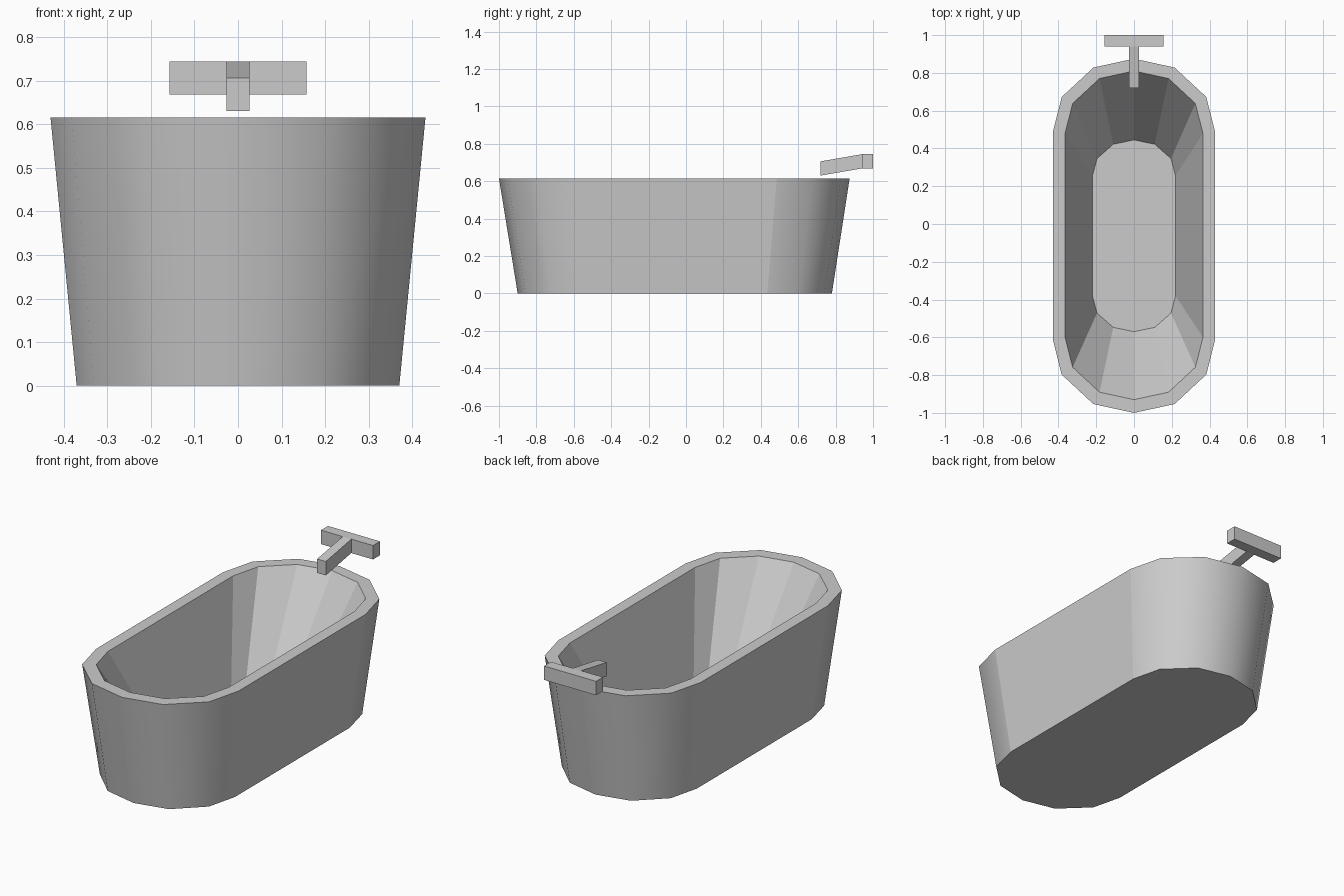
import bpy, bmesh

if "Cube" in bpy.data.objects:
    bpy.data.objects.remove(bpy.data.objects["Cube"], do_unlink=True)

grey = bpy.data.materials.new("light grey")
grey.use_nodes = True
colour = (0.6, 0.6, 0.6, 1)
grey.diffuse_color = colour
grey.node_tree.nodes["Principled BSDF"].inputs["Base Color"].default_value = colour


def finish(bm, name):
    bmesh.ops.recalc_face_normals(bm, faces=bm.faces)
    mesh = bpy.data.meshes.new(name)
    bm.to_mesh(mesh)
    bm.free()
    mesh.materials.append(grey)
    ob = bpy.data.objects.new(name, mesh)
    bpy.context.collection.objects.link(ob)
    return ob


# Quarter of a rounded end, from the side to the tip
ARC = [(1, 0), (0.89, 0.48), (0.5, 0.88), (0, 1)]


def ring(bm, half_width, cap, front, back, z):
    """Long outline with straight sides from front to back and rounded ends."""
    right = [(x, back + y * cap) for x, y in ARC]
    end = right + [(-x, y) for x, y in right[-2::-1]]
    other = [(x, front - (y - back)) for x, y in reversed(end)]
    return [bm.verts.new((x * half_width, y, z)) for x, y in end + other]


# Tub: base, outer rim, inner rim and basin floor bridged into one shell
bm = bmesh.new()
rings = [
    ring(bm, 0.37, 0.345, -0.555, 0.435, 0),
    ring(bm, 0.43, 0.39, -0.61, 0.485, 0.615),
    ring(bm, 0.365, 0.33, -0.60, 0.48, 0.615),
    ring(bm, 0.22, 0.19, -0.38, 0.255, 0.12),
]
count = len(rings[0])
bm.faces.new(rings[0])
bm.faces.new(rings[-1])
for level, (low, high) in enumerate(zip(rings, rings[1:])):
    for i in range(count):
        j = (i + 1) % count
        face = bm.faces.new((low[i], low[j], high[j], high[i]))
        face.smooth = level == 0

# Keep the rims and the borders of the flat side panels crisp
side_ends = {0, count // 2 - 1, count // 2, count - 1}
outer = {v for i in side_ends for v in (rings[0][i], rings[1][i])}
for edge in bm.edges:
    level_edge = abs(edge.verts[0].co.z - edge.verts[1].co.z) < 0.001
    if level_edge or all(v in outer for v in edge.verts):
        edge.smooth = False
finish(bm, "bathtub")


def box(name, half_width, y0, y1, front_z, back_z, height):
    """Box whose back end may sit higher than its front end."""
    bm = bmesh.new()
    bmesh.ops.create_cube(bm, size=1)
    for v in bm.verts:
        base = front_z if v.co.y < 0 else back_z
        v.co = (v.co.x * 2 * half_width,
                y0 if v.co.y < 0 else y1,
                base + (height if v.co.z > 0 else 0))
    return finish(bm, name)


# Tap: wide crossbar with a spout sloping down over the basin
box("tap_crossbar", 0.157, 0.94, 1.0, 0.668, 0.668, 0.076)
box("tap_spout", 0.026, 0.72, 0.94, 0.63, 0.668, 0.076)
